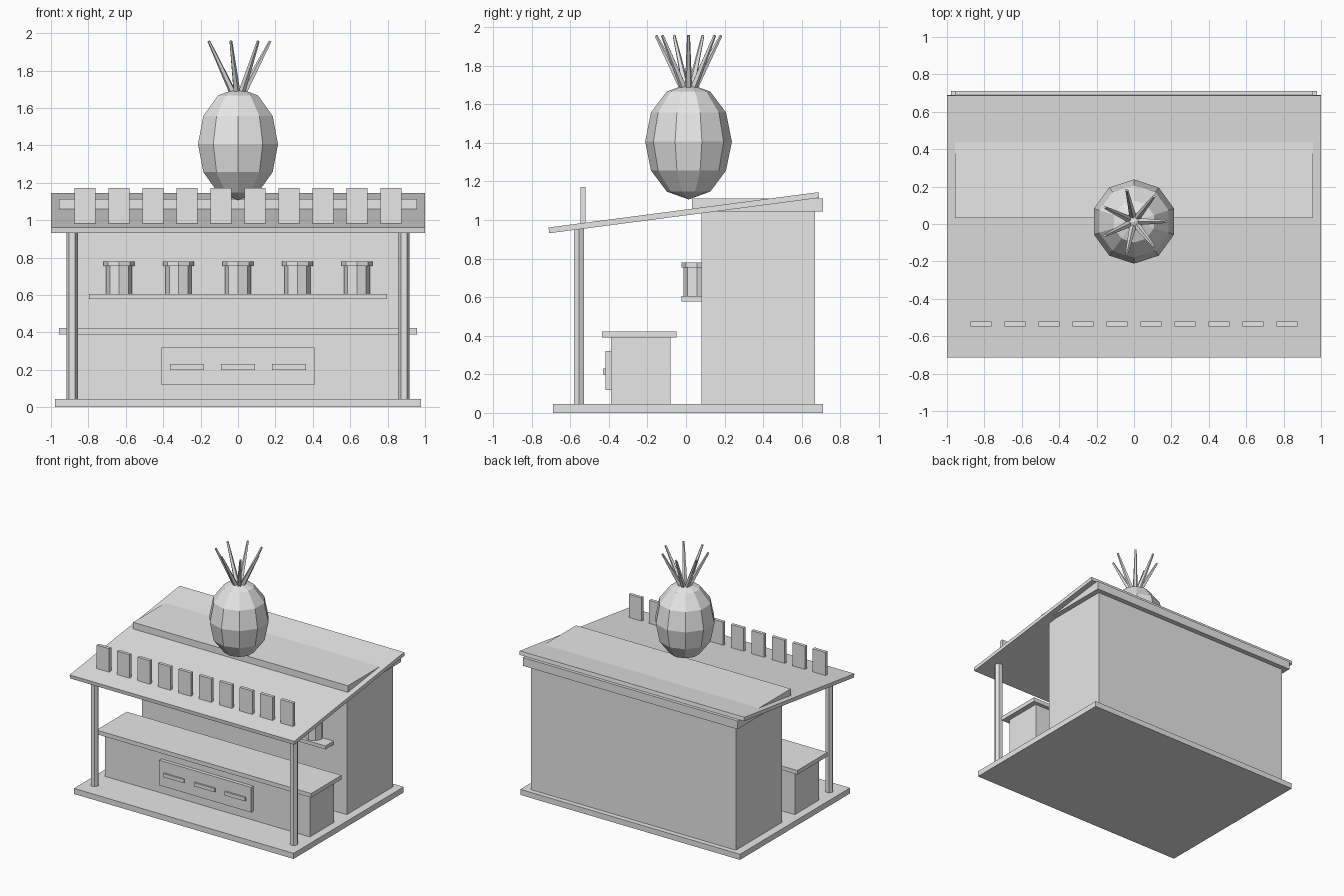
import bpy
import bmesh
from math import radians, cos, sin, pi
from mathutils import Matrix, Vector

if "Cube" in bpy.data.objects:
    bpy.data.objects.remove(bpy.data.objects["Cube"], do_unlink=True)

GREY = (0.8, 0.8, 0.8, 1)
mat = bpy.data.materials.new("light_grey")
mat.use_nodes = True
mat.diffuse_color = GREY
mat.node_tree.nodes["Principled BSDF"].inputs["Base Color"].default_value = GREY


def finish(name, bm):
    mesh = bpy.data.meshes.new(name)
    bmesh.ops.recalc_face_normals(bm, faces=bm.faces)
    bm.to_mesh(mesh)
    bm.free()
    mesh.materials.append(mat)
    obj = bpy.data.objects.new(name, mesh)
    bpy.context.collection.objects.link(obj)
    return obj


def box(name, x, y, z, tilt=0):
    """Box from (min, max) ranges, tilted about its own x axis."""
    lo, hi = Vector((x[0], y[0], z[0])), Vector((x[1], y[1], z[1]))
    bm = bmesh.new()
    bmesh.ops.create_cube(bm, size=1, matrix=Matrix.Diagonal((*(hi - lo), 1)))
    obj = finish(name, bm)
    obj.location = (lo + hi) / 2
    obj.rotation_euler.x = radians(tilt)
    return obj


def rod(name, start, end, r1, r2, sides, turn=0):
    """Tapered prism between two points."""
    start, end = Vector(start), Vector(end)
    axis = end - start
    bm = bmesh.new()
    bmesh.ops.create_cone(bm, cap_ends=True, segments=sides, radius1=r1, radius2=r2,
                          depth=axis.length, matrix=Matrix.Rotation(turn, 4, 'Z'))
    obj = finish(name, bm)
    obj.location = (start + end) / 2
    obj.rotation_euler = axis.to_track_quat('Z', 'Y').to_euler()
    return obj


# Floor, back room and its flat roof
box("floor", (-0.978, 0.978), (-0.69, 0.71), (0, 0.045))
box("back_room", (-0.913, 0.913), (0.08, 0.67), (0.045, 1.045))
box("flat_roof", (-0.956, 0.956), (0.032, 0.71), (1.045, 1.112))

# Sloping canopy and its posts
box("canopy", (-1, 1), (-0.717, 0.694), (1.023, 1.053), tilt=7.45)
for side, x in (("right", -0.887), ("left", 0.887)):
    rod(side + "_post", (x, -0.555, 0.045), (x, -0.555, 0.955), 0.031, 0.031, 6, pi / 2)

# Row of upright boards along the canopy
for i in range(10):
    x = (i - 4.5) * 0.182
    box(f"canopy_board_{i + 1}", (x - 0.056, x + 0.056), (-0.548, -0.522), (0.975, 1.172))

# Counter with sign panel
box("counter_body", (-0.913, 0.913), (-0.39, -0.08), (0.045, 0.39))
box("counter_top", (-0.956, 0.956), (-0.435, -0.05), (0.39, 0.423))
box("sign_panel", (-0.41, 0.41), (-0.418, -0.39), (0.118, 0.32))
for i in (-1, 0, 1):
    x = i * 0.273
    box(f"sign_bar_{i + 2}", (x - 0.091, x + 0.091), (-0.43, -0.418), (0.2, 0.23))

# Shelf with lidded jars set against the wall
box("shelf", (-0.796, 0.796), (-0.023, 0.08), (0.578, 0.606))
for i in range(5):
    x = (i - 2) * 0.318
    rod(f"jar_{i + 1}", (x, 0.058, 0.606), (x, 0.058, 0.755), 0.07, 0.07, 8)
    rod(f"jar_lid_{i + 1}", (x, 0.058, 0.755), (x, 0.058, 0.78), 0.082, 0.082, 8)

# Giant fruit on the roof
FRUIT = Vector((0, 0.013, 1.407))
bm = bmesh.new()
bmesh.ops.create_uvsphere(bm, u_segments=10, v_segments=6, radius=1,
                          matrix=Matrix.Diagonal((0.225, 0.225, 0.3, 1)))
finish("fruit_body", bm).location = FRUIT

# Crown of leaves
for i in range(7):
    a = i * 2 * pi / 7
    out = Vector((cos(a), sin(a), 0))
    rod(f"fruit_leaf_{i + 1}", FRUIT + out * 0.025 + Vector((0, 0, 0.265)),
        FRUIT + out * 0.173 + Vector((0, 0, 0.55)), 0.02, 0.008, 5)
